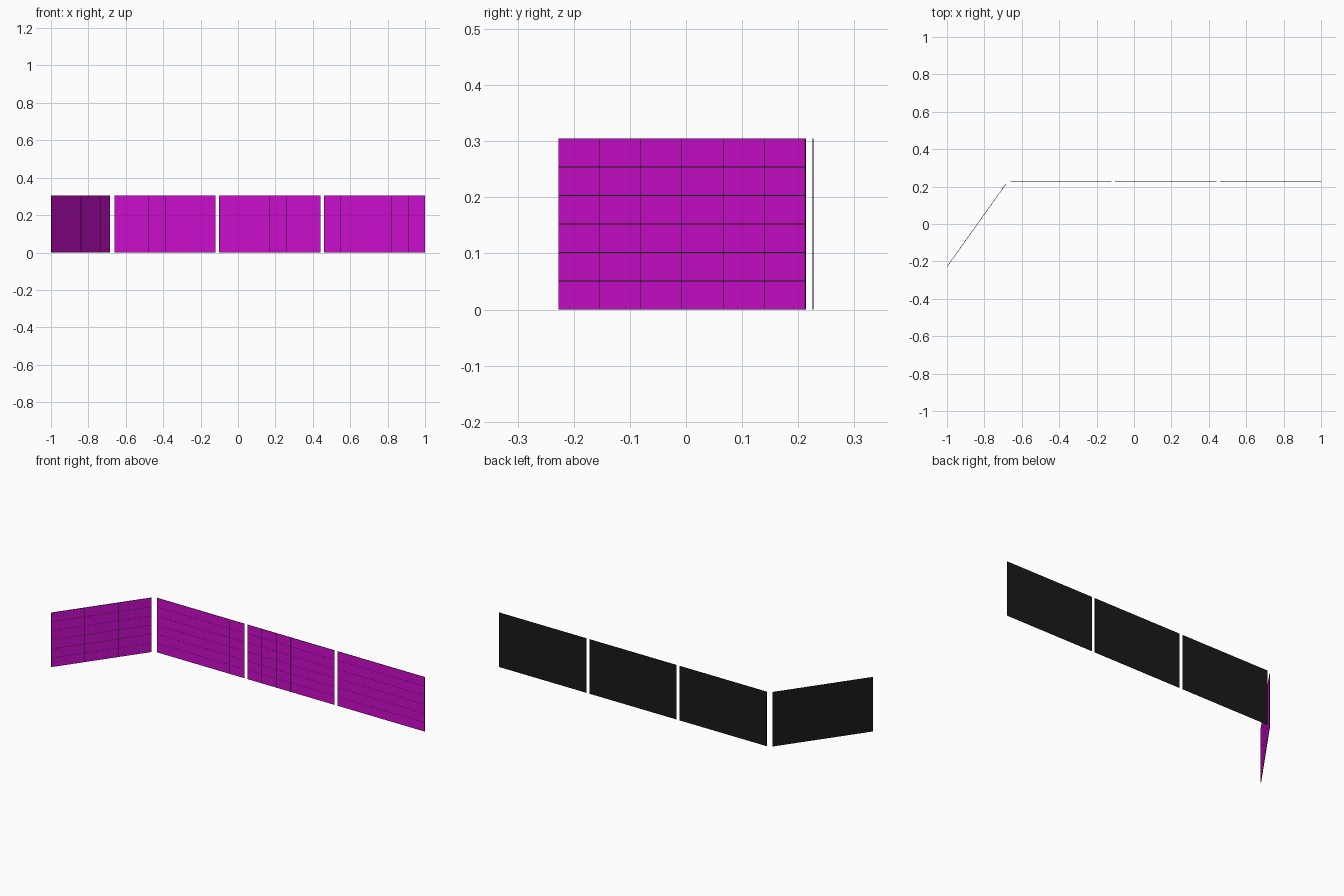
import bpy, bmesh, math
from mathutils import Matrix, Vector

if "Cube" in bpy.data.objects:
    bpy.data.objects.remove(bpy.data.objects["Cube"])

WIDTH, HEIGHT, THICK = 0.541, 0.305, 0.002
COLS, ROWS, GAP, PROUD = 6, 6, 0.0012, 0.0004


def material(name, color):
    m = bpy.data.materials.new(name)
    m.diffuse_color = color
    m.use_nodes = True
    m.node_tree.nodes["Principled BSDF"].inputs["Base Color"].default_value = m.diffuse_color
    return m


dark = material("dark_backing", (0.01, 0.01, 0.01, 1))
magenta = material("magenta_cell", (0.6, 0.004, 0.6, 1))


def box(bm, x0, x1, y0, y1, z0, z1):
    size = Vector((x1 - x0, y1 - y0, z1 - z0))
    centre = Vector((x0 + x1, y0 + y1, z0 + z1)) / 2
    bmesh.ops.create_cube(bm, size=1, matrix=Matrix.Translation(centre) @ Matrix.Diagonal(size.to_4d()))


def mesh_from(name, mat, fill):
    bm = bmesh.new()
    fill(bm)
    me = bpy.data.meshes.new(name)
    bm.to_mesh(me)
    bm.free()
    me.materials.append(mat)
    return me


# Backing slab, its visible edge forming the dark frame
def fill_backing(bm):
    box(bm, 0, WIDTH, -THICK / 2, THICK / 2, 0, HEIGHT)


# Grid of thin tiles standing just proud of the backing
def fill_cells(bm):
    w, h = WIDTH / COLS, HEIGHT / ROWS
    for c in range(COLS):
        for r in range(ROWS):
            box(bm, c * w + GAP / 2, (c + 1) * w - GAP / 2,
                -THICK / 2 - PROUD, -THICK / 2,
                r * h + GAP / 2, (r + 1) * h - GAP / 2)


backing = mesh_from("panel_backing", dark, fill_backing)
cells = mesh_from("panel_cells", magenta, fill_cells)


def panel(name, x, y, angle=0.0):
    for part, me in (("backing", backing), ("cells", cells)):
        ob = bpy.data.objects.new(f"{name}_{part}", me)
        ob.location = (x, y, 0)
        ob.rotation_euler.z = angle
        bpy.context.collection.objects.link(ob)


# Three panels in a straight row, then the angled wing panel
for i, x in enumerate((-0.66, -0.1005, 0.459)):
    panel(f"straight_panel_{i + 1}", x, 0.2265)
panel("angled_panel", -0.999, -0.227, math.atan2(0.441, 0.314))
